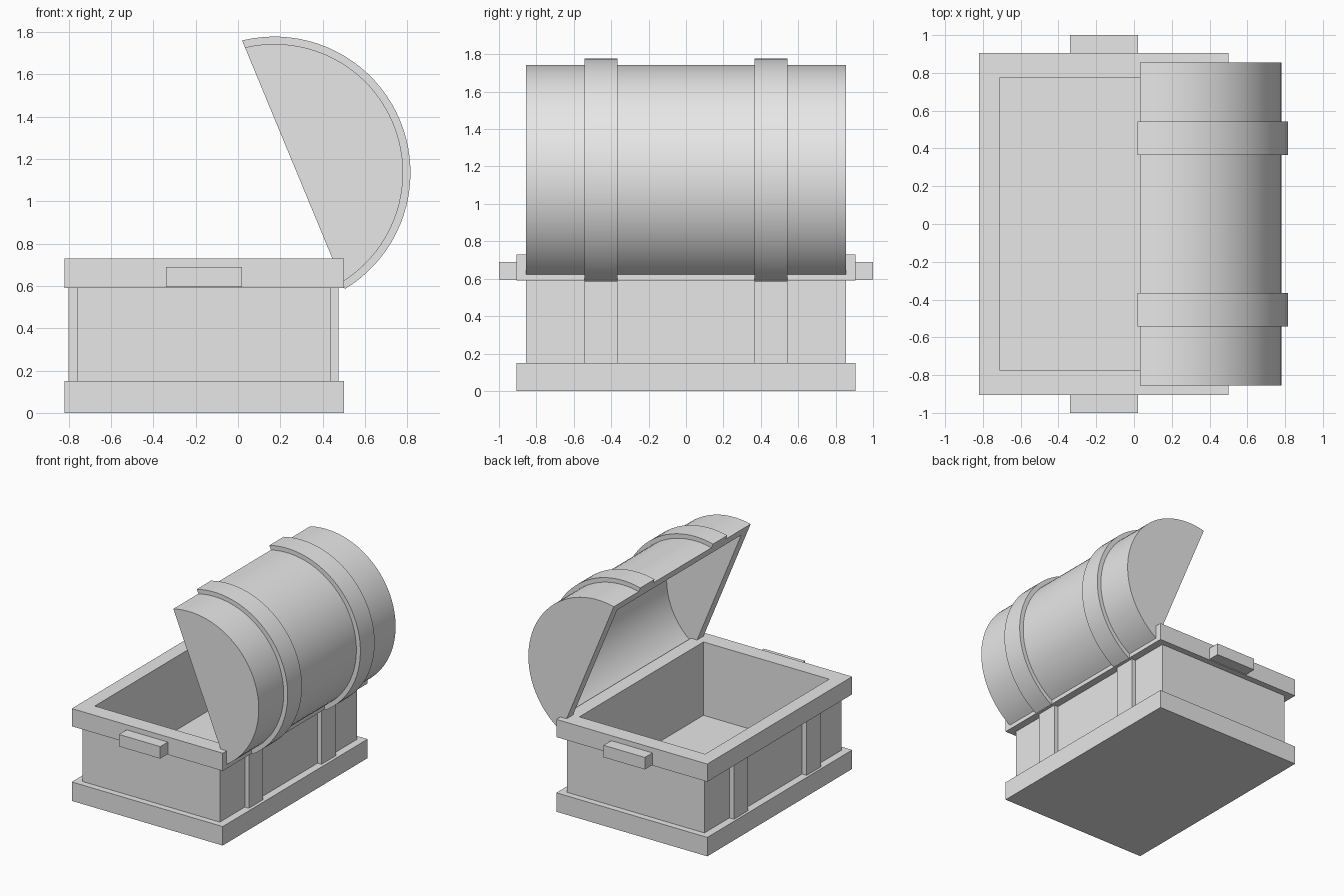
import bpy, bmesh, math
from mathutils import Vector

if "Cube" in bpy.data.objects:
    bpy.data.objects.remove(bpy.data.objects["Cube"], do_unlink=True)

GREY = (0.8, 0.8, 0.8, 1)
mat = bpy.data.materials.new("plain grey")
mat.use_nodes = True
mat.diffuse_color = GREY
mat.node_tree.nodes["Principled BSDF"].inputs["Base Color"].default_value = GREY

MID_X = -0.16                  # middle of the box
OPENING = (0.55, 0.775)        # half sizes of the opening
FLOOR, RIM_LOW, RIM_TOP = 0.15, 0.59, 0.73
STEPS = 40


def finish(name, bm, smooth=False):
    bmesh.ops.recalc_face_normals(bm, faces=bm.faces)
    mesh = bpy.data.meshes.new(name)
    bm.to_mesh(mesh)
    bm.free()
    mesh.materials.append(mat)
    obj = bpy.data.objects.new(name, mesh)
    bpy.context.collection.objects.link(obj)
    if smooth:
        bpy.ops.object.select_all(action="DESELECT")
        obj.select_set(True)
        bpy.context.view_layer.objects.active = obj
        bpy.ops.object.shade_smooth_by_angle(angle=math.radians(30))
    return obj


def box(name, x, y, z):
    bm = bmesh.new()
    bmesh.ops.create_cube(bm, size=1)
    for v in bm.verts:
        v.co = Vector([(r[0] + r[1]) / 2 + c * (r[1] - r[0]) for r, c in zip((x, y, z), v.co)])
    return finish(name, bm)


def bridge(bm, a, b, closed=True):
    n = len(a)
    for i in range(n if closed else n - 1):
        j = (i + 1) % n
        bm.faces.new((a[i], a[j], b[j], b[i]))


def frame(name, half_x, half_y, z0, z1):
    """Rectangular wall around the opening."""
    bm = bmesh.new()

    def ring(hx, hy, z):
        return [bm.verts.new((MID_X + sx * hx, sy * hy, z))
                for sx, sy in ((-1, -1), (1, -1), (1, 1), (-1, 1))]

    rings = [ring(half_x, half_y, z0), ring(half_x, half_y, z1),
             ring(*OPENING, z1), ring(*OPENING, z0)]
    for k in range(4):
        bridge(bm, rings[k], rings[(k + 1) % 4])
    return finish(name, bm)


# Box with base, walls and rim
box("base", (-0.82, 0.5), (-0.905, 0.905), (0, FLOOR))
frame("body_walls", 0.6, 0.855, FLOOR, RIM_LOW)
frame("rim", 0.66, 0.905, RIM_LOW, RIM_TOP)

# Handles and upright straps
for side, s in (("right", -1), ("left", 1)):
    box(side + "_handle", (-0.34, 0.02), sorted((s * 0.905, s * 1.0)), (0.595, 0.69))
    ys = sorted((s * 0.365, s * 0.543))
    box(side + "_outer_strap", (0.44, 0.475), ys, (FLOOR, RIM_LOW))
    box(side + "_inner_strap", (-0.80, -0.76), ys, (FLOOR, RIM_LOW))

# Open lid: arcs about one axis, cut off by the tilted mouth plane
TILT = math.radians(22.5)
OUT = Vector((math.cos(TILT), 0, math.sin(TILT)))
ALONG = Vector((-math.sin(TILT), 0, math.cos(TILT)))
SINK = 0.098                   # arc axis lies this far behind the mouth
AXIS = Vector((0.2625, 0, 1.1725)) - OUT * SINK


def arc(bm, radius, y):
    limit = math.acos(SINK / radius)
    verts = []
    for i in range(STEPS + 1):
        t = limit * (2 * i / STEPS - 1)
        p = AXIS + radius * (math.cos(t) * OUT + math.sin(t) * ALONG)
        verts.append(bm.verts.new((p.x, y, p.z)))
    return verts


bm = bmesh.new()
out_a, out_b = arc(bm, 0.608, -0.855), arc(bm, 0.608, 0.855)
in_a, in_b = arc(bm, 0.54, -0.775), arc(bm, 0.54, 0.775)
for a, b in ((out_a, out_b), (in_a, in_b)):
    bridge(bm, a, b, closed=False)
    bm.faces.new(a)
    bm.faces.new(b)
bridge(bm, [out_a[0], out_a[-1], out_b[-1], out_b[0]],
       [in_a[0], in_a[-1], in_b[-1], in_b[0]])
finish("lid", bm, True)

# Curved straps over the lid
for side, s in (("right", -1), ("left", 1)):
    bm = bmesh.new()
    rings = [arc(bm, r, s * y) for r, y in
             ((0.643, 0.365), (0.643, 0.543), (0.6, 0.543), (0.6, 0.365))]
    for k in range(4):
        bridge(bm, rings[k], rings[(k + 1) % 4], closed=False)
    bm.faces.new([r[0] for r in rings])
    bm.faces.new([r[-1] for r in rings])
    finish(side + "_lid_strap", bm, True)
